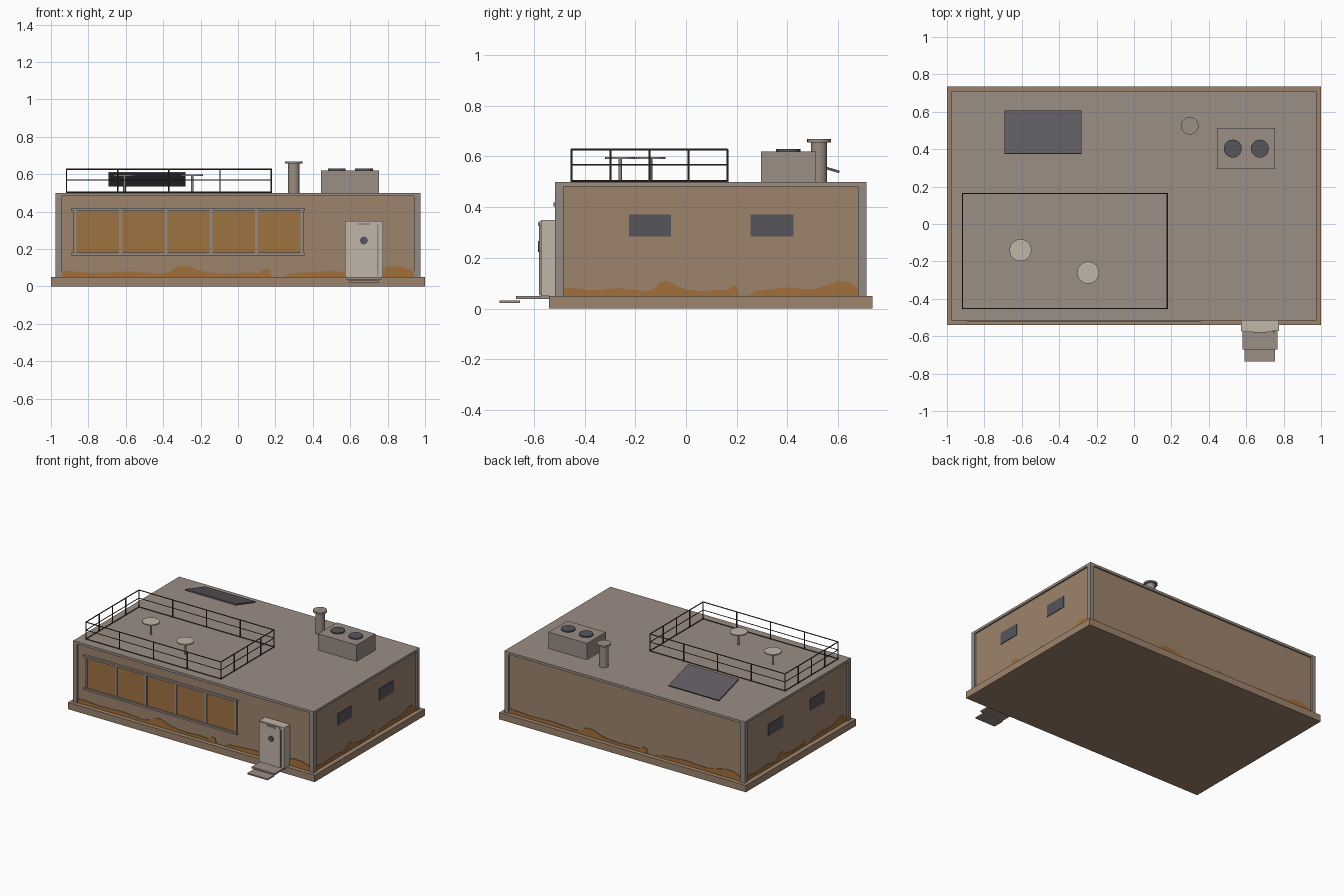
import bpy, bmesh, math
from mathutils import Matrix, Vector

if "Cube" in bpy.data.objects:
    bpy.data.objects.remove(bpy.data.objects["Cube"])


def material(name, r, g, b):
    lin = [((c / 255 + 0.055) / 1.055) ** 2.4 for c in (r, g, b)]
    m = bpy.data.materials.new(name)
    m.diffuse_color = (*lin, 1)
    m.use_nodes = True
    m.node_tree.nodes["Principled BSDF"].inputs["Base Color"].default_value = m.diffuse_color
    return m


WALL = material("tan_wall", 158, 132, 109)
ROOF = material("warm_grey", 155, 142, 133)
TRIM = material("grey_trim", 147, 138, 131)
RUST = material("rust", 162, 111, 60)
PANE = material("amber_pane", 160, 115, 68)
DARK = material("dark_glass", 86, 86, 91)
SOLAR = material("solar_panel", 95, 91, 97)
RAIL = material("dark_metal", 72, 62, 56)
LIGHT = material("pale_metal", 192, 181, 169)


def finish(name, bm, mat):
    bmesh.ops.recalc_face_normals(bm, faces=bm.faces)
    me = bpy.data.meshes.new(name)
    bm.to_mesh(me)
    bm.free()
    me.materials.append(mat)
    ob = bpy.data.objects.new(name, me)
    bpy.context.collection.objects.link(ob)
    return ob


def box(name, x0, x1, y0, y1, z0, z1, mat):
    bm = bmesh.new()
    m = Matrix.Translation(((x0 + x1) / 2, (y0 + y1) / 2, (z0 + z1) / 2))
    m = m @ Matrix.Diagonal((x1 - x0, y1 - y0, z1 - z0, 1))
    bmesh.ops.create_cube(bm, size=1, matrix=m)
    return finish(name, bm, mat)


def rod(name, a, b, r, mat, n=24):
    a, b = Vector(a), Vector(b)
    d = b - a
    bm = bmesh.new()
    m = Matrix.Translation((a + b) / 2) @ d.to_track_quat('Z', 'Y').to_matrix().to_4x4()
    bmesh.ops.create_cone(bm, cap_ends=True, segments=n, radius1=r, radius2=r,
                          depth=d.length, matrix=m)
    for f in bm.faces:
        f.smooth = n > 8 and len(f.verts) == 4
    for e in bm.edges:
        e.smooth = all(f.smooth for f in e.link_faces)
    return finish(name, bm, mat)


# Body: slab, recessed walls, corner posts, roof
X, Y0, Y1 = 0.975, -0.517, 0.712
IN = 0.012
CY = (Y0 + Y1) / 2
box("base_slab", -1, 1, -0.54, 0.735, 0, 0.05, WALL)
box("walls", -X + IN, X - IN, Y0 + IN, Y1 - IN, 0.05, 0.485, WALL)
box("roof", -X, X, Y0, Y1, 0.482, 0.50, ROOF)
P = 0.033
for i, x in enumerate((-X, X - P)):
    for j, y in enumerate((Y0, Y1 - P)):
        box(f"corner_post_{i}{j}", x, x + P, y, y + P, 0.05, 0.483, TRIM)

# Rust stains along the foot of each wall: (fraction along wall, height)
STAIN = [(0, .033), (.04, .03), (.09, .022), (.14, .026), (.19, .031), (.24, .024),
         (.28, .018), (.31, .03), (.325, .052), (.345, .06), (.365, .055), (.39, .035),
         (.43, .022), (.48, .018), (.52, .024), (.56, .022), (.575, .042), (.59, .038),
         (.595, .001), (.63, .001), (.65, .02), (.70, .026), (.76, .034), (.80, .028),
         (.85, .026), (.89, .04), (.93, .058), (.965, .056), (1, .032)]
for k in range(4):
    half, depth = (X, (Y1 - Y0) / 2) if k % 2 == 0 else ((Y1 - Y0) / 2, X)
    w = half - P
    m = Matrix.Translation((0, CY, 0)) @ Matrix.Rotation(k * math.pi / 2, 4, 'Z')
    y = -(depth - IN) - 0.004
    bm = bmesh.new()
    for (fa, ha), (fb, hb) in zip(STAIN, STAIN[1:]):
        xa, xb = -w + 2 * w * fa, -w + 2 * w * fb
        vs = [bm.verts.new(m @ Vector(p)) for p in
              ((xa, y, .05), (xb, y, .05), (xb, y, .05 + hb), (xa, y, .05 + ha))]
        bm.faces.new(vs)
    bmesh.ops.remove_doubles(bm, verts=bm.verts, dist=1e-5)
    res = bmesh.ops.extrude_face_region(bm, geom=bm.faces[:])
    back = m.to_3x3() @ Vector((0, 0.005, 0))
    bmesh.ops.translate(bm, vec=back,
                        verts=[v for v in res["geom"] if isinstance(v, bmesh.types.BMVert)])
    finish(f"rust_stain_{k}", bm, RUST)

# Long front window with frame and mullions
WF = Y0 + IN
box("front_panes", -0.87, 0.34, WF - 0.005, WF + 0.005, 0.175, 0.405, PANE)
box("window_head", -0.89, 0.355, WF - 0.017, WF, 0.403, 0.418, TRIM)
box("window_sill", -0.89, 0.355, WF - 0.017, WF, 0.165, 0.180, TRIM)
for i in range(6):
    x = -0.871 + i * 0.2424
    box(f"window_mullion_{i}", x - 0.008, x + 0.008, WF - 0.012, WF, 0.175, 0.41, TRIM)

# Small side windows
for s in (-1, 1):
    xa, xb = sorted((s * (X - IN - 0.003), s * (X - IN + 0.005)))
    for i, (ya, yb) in enumerate(((-0.225, -0.06), (0.255, 0.425))):
        box(f"side_window_{s}_{i}", xa, xb, ya, yb, 0.285, 0.37, DARK)

# Door block with panel, porthole, handle and steps
box("door_block", 0.573, 0.775, -0.573, WF, 0.05, 0.35, LIGHT)
box("door_panel", 0.578, 0.74, -0.578, -0.572, 0.052, 0.345, LIGHT)
box("door_edge", 0.743, 0.752, -0.58, -0.572, 0.055, 0.33, TRIM)
box("door_plate", 0.64, 0.705, -0.584, -0.575, 0.328, 0.339, ROOF)
rod("door_porthole", (0.673, -0.584, 0.245), (0.673, -0.576, 0.245), 0.021, DARK)
box("upper_step", 0.58, 0.767, -0.67, -0.53, 0.038, 0.05, ROOF)
box("lower_step", 0.59, 0.755, -0.735, -0.655, 0.022, 0.032, ROOF)

# Roof terrace railing
RX0, RX1, RY0, RY1 = -0.917, 0.178, -0.452, 0.163
corners = [(RX0, RY0), (RX1, RY0), (RX1, RY1), (RX0, RY1)]
for k in range(4):
    a, b = corners[k], corners[(k + 1) % 4]
    for z, r in ((0.504, 0.004), (0.568, 0.003), (0.627, 0.004)):
        rod(f"rail_{k}_{int(z * 1000)}", (*a, z), (*b, z), r, RAIL, 6)
    for i in range(4):
        t = i / 4
        x, y = a[0] + (b[0] - a[0]) * t, a[1] + (b[1] - a[1]) * t
        rod(f"rail_post_{k}_{i}", (x, y, 0.498), (x, y, 0.628), 0.004, RAIL, 6)

# Terrace tables
for i, (x, y) in enumerate(((-0.607, -0.14), (-0.245, -0.26))):
    rod(f"table_stem_{i}", (x, y, 0.498), (x, y, 0.592), 0.007, TRIM, 12)
    rod(f"table_top_{i}", (x, y, 0.59), (x, y, 0.598), 0.059, LIGHT)

# Tilted solar panel, high edge toward the front
panel = box("solar_panel", -0.205, 0.205, -0.12, 0.12, -0.005, 0.005, SOLAR)
panel.location = (-0.487, 0.49, 0.573)
panel.rotation_euler = (-math.atan2(0.068, 0.23), 0, 0)

# Chimney and fan unit
rod("chimney", (0.298, 0.525, 0.498), (0.298, 0.525, 0.66), 0.032, ROOF)
rod("chimney_cap", (0.298, 0.525, 0.656), (0.298, 0.525, 0.668), 0.047, ROOF)
box("fan_unit", 0.444, 0.755, 0.295, 0.512, 0.498, 0.62, ROOF)
for i, x in enumerate((0.528, 0.673)):
    rod(f"fan_{i}", (x, 0.403, 0.618), (x, 0.403, 0.629), 0.048, DARK)
